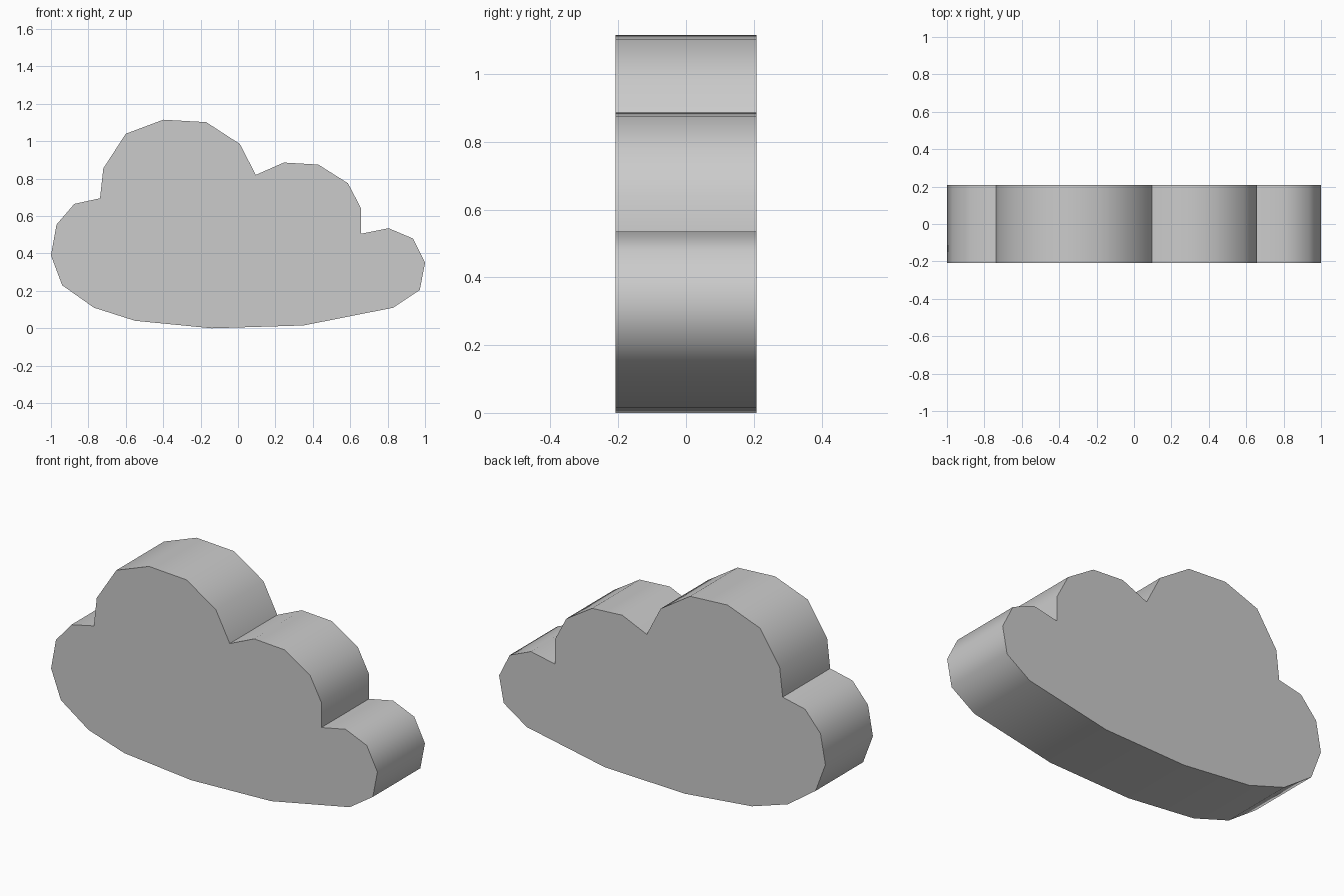
import bpy, bmesh, math

if "Cube" in bpy.data.objects:
    bpy.data.objects.remove(bpy.data.objects["Cube"])

HALF_DEPTH = 0.208

# Cloud outline in x, z: each row is one lobe, clockwise seen from the front
left_lobe = [(-0.94, 0.23), (-1.0, 0.39), (-0.97, 0.555), (-0.875, 0.665), (-0.738, 0.695)]
tall_lobe = [(-0.72, 0.855), (-0.60, 1.04), (-0.40, 1.115), (-0.17, 1.102), (0.01, 0.985), (0.095, 0.82)]
middle_lobe = [(0.245, 0.886), (0.43, 0.875), (0.588, 0.775), (0.657, 0.643), (0.657, 0.505)]
right_lobe = [(0.805, 0.535), (0.935, 0.48), (1.0, 0.35), (0.972, 0.205), (0.83, 0.11)]
underside = [(0.35, 0.015), (-0.14, 0.0), (-0.55, 0.04), (-0.77, 0.11)]
outline = left_lobe + tall_lobe + middle_lobe + right_lobe + underside

# Front face, extruded straight back into a slab
bm = bmesh.new()
front = bm.faces.new([bm.verts.new((x, -HALF_DEPTH, z)) for x, z in outline])
back = bmesh.ops.extrude_face_region(bm, geom=[front], use_keep_orig=True)
back_verts = [g for g in back["geom"] if isinstance(g, bmesh.types.BMVert)]
bmesh.ops.translate(bm, verts=back_verts, vec=(0, 2 * HALF_DEPTH, 0))
bmesh.ops.recalc_face_normals(bm, faces=bm.faces)

mesh = bpy.data.meshes.new("cloud")
bm.to_mesh(mesh)
bm.free()
cloud = bpy.data.objects.new("cloud", mesh)
bpy.context.collection.objects.link(cloud)

# Rounded rim, with sharp caps and sharp creases between lobes
bpy.context.view_layer.objects.active = cloud
cloud.select_set(True)
bpy.ops.object.shade_smooth_by_angle(angle=math.radians(50))
